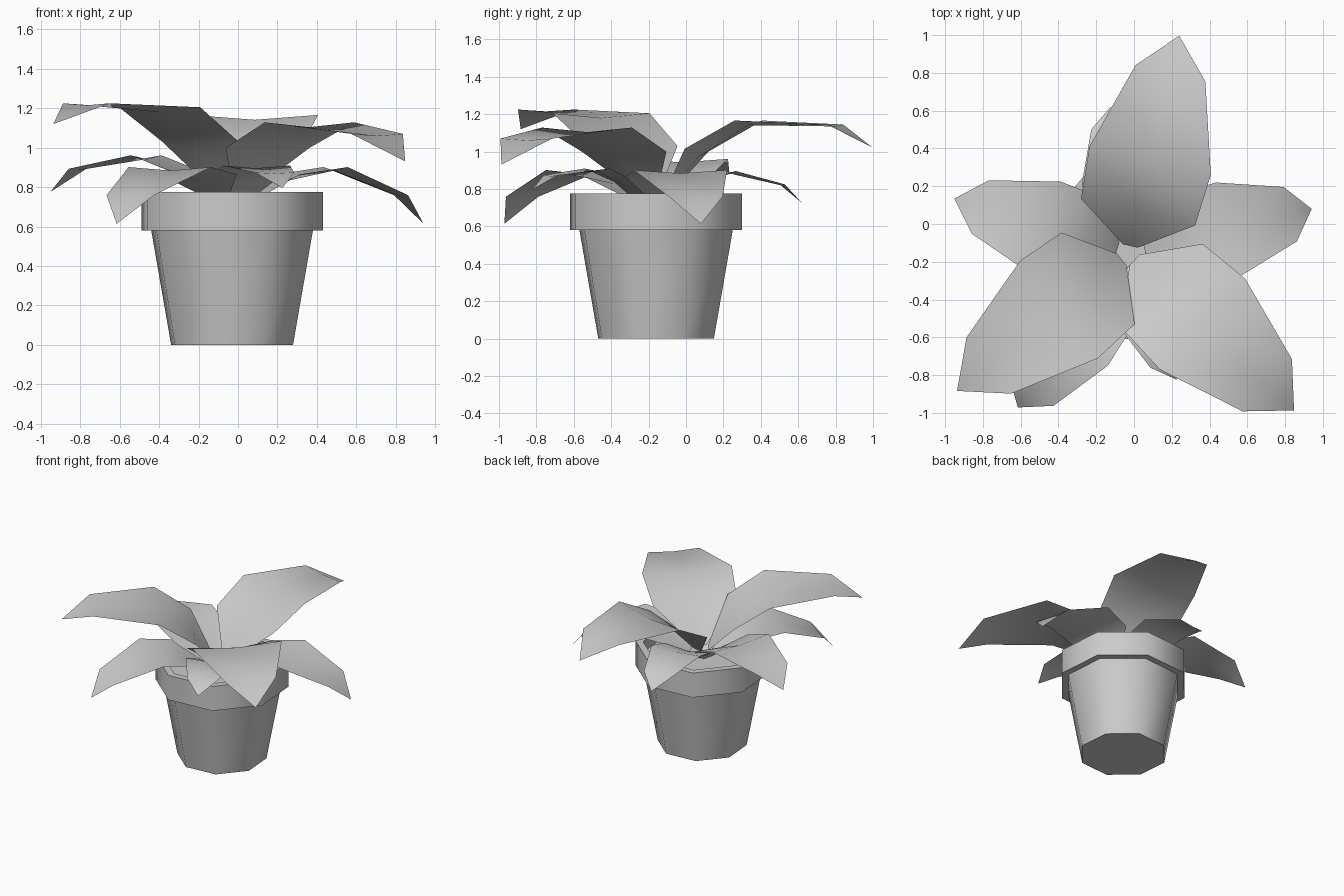
import bpy, math
from mathutils import Vector, Matrix

if "Cube" in bpy.data.objects:
    bpy.data.objects.remove(bpy.data.objects["Cube"])

CENTRE = Vector((-0.03, -0.16, 0))


def make_object(name, verts, faces, angle=None):
    mesh = bpy.data.meshes.new(name)
    mesh.from_pydata(verts, [], faces)
    mesh.update()
    ob = bpy.data.objects.new(name, mesh)
    bpy.context.collection.objects.link(ob)
    bpy.ops.object.select_all(action='DESELECT')
    bpy.context.view_layer.objects.active = ob
    ob.select_set(True)
    if angle:
        bpy.ops.object.shade_smooth_by_angle(angle=math.radians(angle))
    else:
        bpy.ops.object.shade_smooth()
    return ob


def lathe(name, profile, sides=8, start=27):
    """Revolve (radius, z) points into a low-poly body, capped at both ends."""
    verts, faces = [], []
    for r, z in profile:
        for k in range(sides):
            a = math.radians(start + 360 / sides * k)
            verts.append(CENTRE + Vector((r * math.cos(a), r * math.sin(a), z)))
    for i in range(len(profile) - 1):
        for k in range(sides):
            n = (k + 1) % sides
            faces.append((i * sides + k, i * sides + n,
                          (i + 1) * sides + n, (i + 1) * sides + k))
    last = (len(profile) - 1) * sides
    faces.append(tuple(reversed(range(sides))))
    faces.append(tuple(range(last, last + sides)))
    return make_object(name, verts, faces, 50)


# Pot with overhanging rim, inner wall and soil surface
lathe("pot", [(0.325, 0), (0.431, 0.58), (0.484, 0.58), (0.484, 0.775),
              (0.43, 0.775), (0.42, 0.70)])

# Leaf rows: distance from base, half width, edge height, midrib drop
ROWS = [(0.0, 0.04, 0.0, 0.0), (0.16, 0.31, 0.28, 0.05),
        (0.425, 0.33, 0.455, 0.025), (0.9, 0.19, 0.475, 0.01)]
TIP = (1.115, 0, 0.37)


def leaf(name, heading, scale, pitch, offset, base_z):
    verts = []
    for d, w, z, drop in ROWS:
        verts += [Vector((d, w, z)), Vector((d, 0, z - drop)), Vector((d, -w, z))]
    verts.append(Vector(TIP))
    m = (Matrix.Translation(CENTRE)
         @ Matrix.Rotation(math.radians(heading), 4, 'Z')
         @ Matrix.Translation((offset, 0, base_z))
         @ Matrix.Rotation(math.radians(pitch), 4, 'Y')
         @ Matrix.Scale(scale, 4))
    faces = []
    for i in range(0, 9, 3):
        faces += [(i + 1, i + 4, i + 3, i), (i + 2, i + 5, i + 4, i + 1)]
    faces += [(10, 12, 9), (11, 12, 10)]
    make_object(name, [m @ v for v in verts], faces)


# Upper whorl of large leaves
leaf("upper_leaf_back", 76.9, 1.0, 5, 0.045, 0.75)
leaf("upper_leaf_left", 218.6, 1.0, 0, 0.045, 0.75)
leaf("upper_leaf_right", -43.3, 1.0, 9.5, 0.045, 0.75)

# Lower whorl of smaller leaves
leaf("lower_leaf_left", 162.3, 0.78, 13, 0.055, 0.69)
leaf("lower_leaf_right", 13.9, 0.78, 25, 0.09, 0.72)
leaf("lower_leaf_front_left", 234.2, 0.78, 25, 0.09, 0.72)
leaf("lower_leaf_front_right", -69, 0.56, 10, 0.06, 0.70)
leaf("lower_leaf_back", 97, 0.6, 17, 0.08, 0.71)
